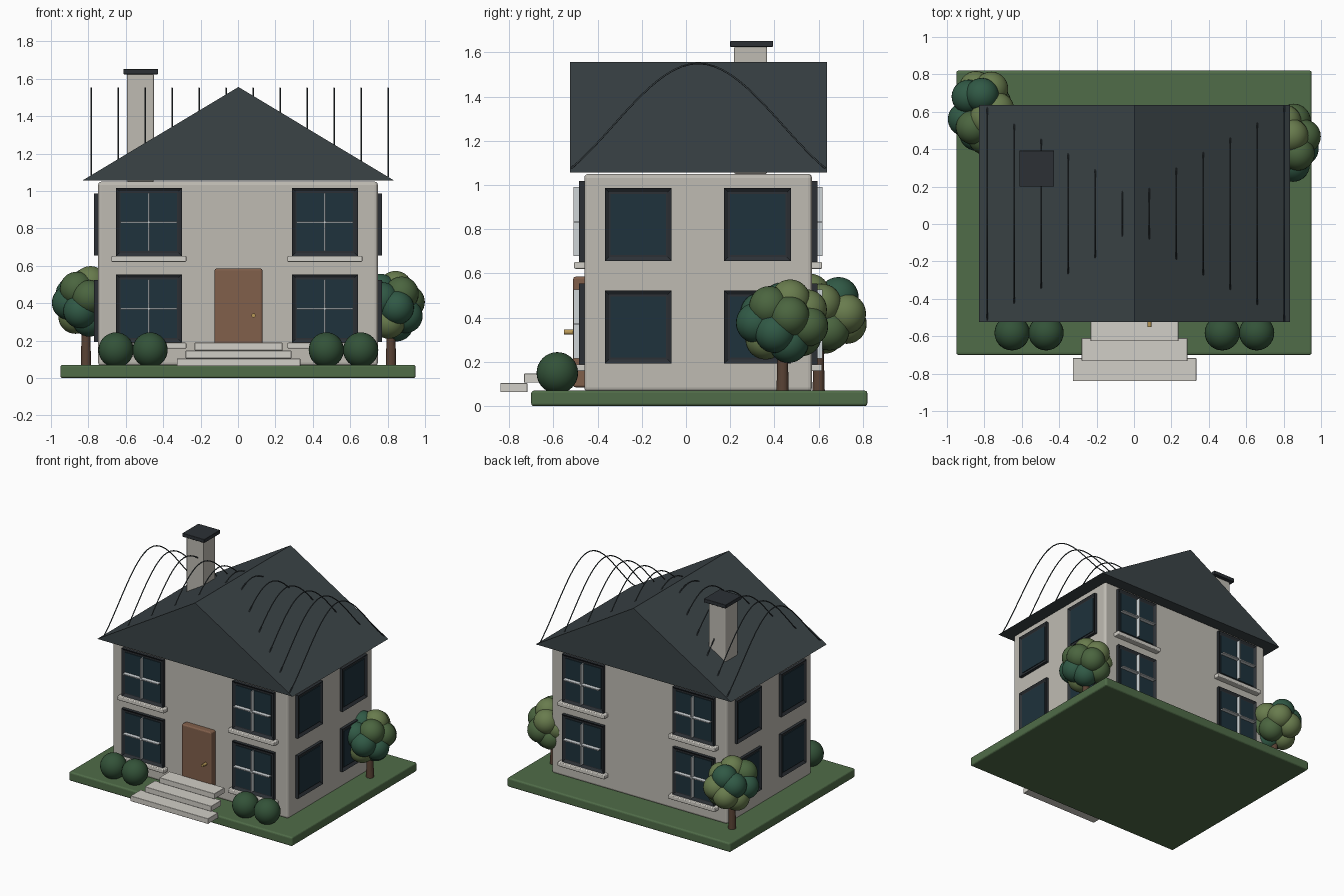
import bpy, bmesh, math
from mathutils import Matrix, Vector

if "Cube" in bpy.data.objects:
    bpy.data.objects.remove(bpy.data.objects["Cube"])


def mat(name, r, g, b):
    m = bpy.data.materials.new(name)
    m.diffuse_color = (r, g, b, 1)
    m.use_nodes = True
    m.node_tree.nodes["Principled BSDF"].inputs["Base Color"].default_value = m.diffuse_color
    return m


WALL = mat("wall", .52, .50, .45)
STONE = mat("stone", .64, .62, .57)
ROOF = mat("roof", .043, .056, .062)
DARK = mat("dark_trim", .025, .030, .036)
GLASS = mat("glass", .013, .032, .045)
BAR = mat("bar", .62, .66, .68)
WOOD = mat("door_wood", .22, .115, .07)
BRASS = mat("brass", .5, .33, .1)
BARK = mat("bark", .10, .055, .035)
GRASS = mat("grass", .08, .15, .065)
LEAVES = [mat("leaf_light", .14, .20, .075), mat("leaf_dark", .03, .10, .06),
          mat("leaf_mid", .07, .13, .05)]
BUSH = mat("bush", .033, .085, .04)


def finish(name, bm, m, smooth=False, matrix=None):
    if matrix:
        bm.transform(matrix)
    me = bpy.data.meshes.new(name)
    if smooth:
        for f in bm.faces:
            f.smooth = True
    bm.to_mesh(me)
    bm.free()
    ob = bpy.data.objects.new(name, me)
    bpy.context.collection.objects.link(ob)
    me.materials.append(m)
    return ob


def cube_bm(lo, hi):
    lo, hi = Vector(lo), Vector(hi)
    bm = bmesh.new()
    bmesh.ops.create_cube(bm, size=1, matrix=Matrix.Translation((lo + hi) / 2)
                          @ Matrix.Diagonal((*(hi - lo), 1)))
    return bm


def box(name, lo, hi, m, bevel=0.0, matrix=None):
    ob = finish(name, cube_bm(lo, hi), m, matrix=matrix)
    if bevel:
        b = ob.modifiers.new("bevel", 'BEVEL')
        b.width, b.segments = bevel, 3
    return ob


def ball(name, c, r, m):
    bm = bmesh.new()
    bmesh.ops.create_uvsphere(bm, u_segments=28, v_segments=16, radius=r)
    return finish(name, bm, m, True, Matrix.Translation(c))


def rod(name, a, b, r1, r2, m):
    a, b = Vector(a), Vector(b)
    bm = bmesh.new()
    bmesh.ops.create_cone(bm, cap_ends=True, segments=20, radius1=r1, radius2=r2,
                          depth=(b - a).length)
    rot = (b - a).to_track_quat('Z', 'Y').to_matrix().to_4x4()
    return finish(name, bm, m, False, Matrix.Translation((a + b) / 2) @ rot)


def window(name, pos, angle, w, h, bars):
    """Window centred at pos on a wall; local -y points outward."""
    M = Matrix.Translation(pos) @ Matrix.Rotation(angle, 4, 'Z')
    d = .024
    bm = cube_bm((-w / 2, -d, -h / 2), (w / 2, .01, h / 2))
    front = min(bm.faces, key=lambda f: f.calc_center_median().y)
    bmesh.ops.inset_region(bm, faces=[front], thickness=.025)
    bmesh.ops.translate(bm, verts=front.verts, vec=(0, .012, 0))
    finish(name + "_frame", bm, DARK, matrix=M)
    gw, gh = w / 2 - .025, h / 2 - .027
    box(name + "_glass", (-gw, -d + .006, -gh), (gw, -.005, gh), GLASS, matrix=M)
    if bars:
        box(name + "_bar_v", (-.004, -.048, -gh), (.004, -.015, gh), BAR, matrix=M)
        box(name + "_bar_h", (-gw, -.048, -.004), (gw, -.015, .004), BAR, matrix=M)
        box(name + "_sill", (-.2, -.046, -h / 2 - .03), (.2, .01, -h / 2 + .001),
            STONE, .006, M)


# lawn and house body
box("lawn", (-.95, -.70, 0), (.95, .82, .07), GRASS, .012)
box("house_walls", (-.748, -.46, .065), (.748, .57, 1.05), WALL, .018)

# gable roof, ridge running front to back
bm = bmesh.new()
tri = [bm.verts.new((x, -.525, z)) for x, z in ((-.83, 1.057), (.833, 1.057), (.002, 1.556))]
face = bm.faces.new(tri)
ext = bmesh.ops.extrude_face_region(bm, geom=[face])
bmesh.ops.translate(bm, vec=(0, 1.162, 0),
                    verts=[v for v in ext["geom"] if isinstance(v, bmesh.types.BMVert)])
bmesh.ops.recalc_face_normals(bm, faces=bm.faces)
finish("roof", bm, ROOF)

# thin arched wires over the roof
for i in range(12):
    x = -.785 + i * .1443
    cu = bpy.data.curves.new("roof_arch", 'CURVE')
    cu.dimensions = '3D'
    cu.bevel_depth, cu.bevel_resolution, cu.resolution_u = .004, 2, 16
    sp = cu.splines.new('BEZIER')
    sp.bezier_points.add(2)
    for p, (s, z) in zip(sp.bezier_points, ((-1, 1.075), (0, 1.55), (1, 1.075))):
        y = .055 + s * .575
        p.co = (x, y, z)
        dy, dz = (.2, 0) if s == 0 else (.192, -s * .158)
        p.handle_left = (x, y - dy, z - dz)
        p.handle_right = (x, y + dy, z + dz)
    cu.materials.append(ROOF)
    bpy.context.collection.objects.link(bpy.data.objects.new("roof_arch", cu))

# chimney
box("chimney", (-.593, .218, 1.05), (-.45, .367, 1.627), WALL, .008)
box("chimney_cap", (-.613, .2, 1.624), (-.427, .393, 1.652), DARK, .003)

# windows: front and back with bars and sills, plain ones on the sides
for z in (.834, .371):
    for x in (-.476, .465):
        window("front_window", (x, -.46, z), 0, .352, .366, True)
        window("back_window", (x, .57, z), math.pi, .352, .366, True)
    for y in (-.216, .324):
        window("right_window", (.746, y, z - .013), math.pi / 2, .302, .33, False)
        window("left_window", (-.746, y, z - .013), -math.pi / 2, .302, .33, False)

# door, knob and floating steps
box("door", (-.125, -.51, .085), (.13, -.45, .585), WOOD, .01)
rod("door_knob", (.083, -.505, .335), (.083, -.552, .335), .011, .011, BRASS)
for i in range(3):
    w = .33 - i * .0475
    y = -.84 + i * .107
    z = .063 + i * .0425
    box("step", (-w + .003, y, z), (w + .003, y + .123, z + .041), STONE, .003)

# round bushes
for x in (-.652, -.47, .472, .656):
    ball("bush", (x, -.582, .15), .094, BUSH)

# trees: trunk and a cluster of leaf balls
for tx, ty, tz, ry in ((-.813, .6, .41, .145), (.818, .437, .384, .128)):
    rod("tree_trunk", (tx, ty, .06), (tx, ty, .36), .028, .02, BARK)
    n = 14
    for i in range(n):
        u = 1 - 2 * (i + .5) / n
        a = i * 2.39996 + tx
        r = math.sqrt(1 - u * u)
        ball("tree_leaves", (tx + .095 * r * math.cos(a), ty + ry * r * math.sin(a),
                             tz + .105 * u), .091, LEAVES[i % 3])
